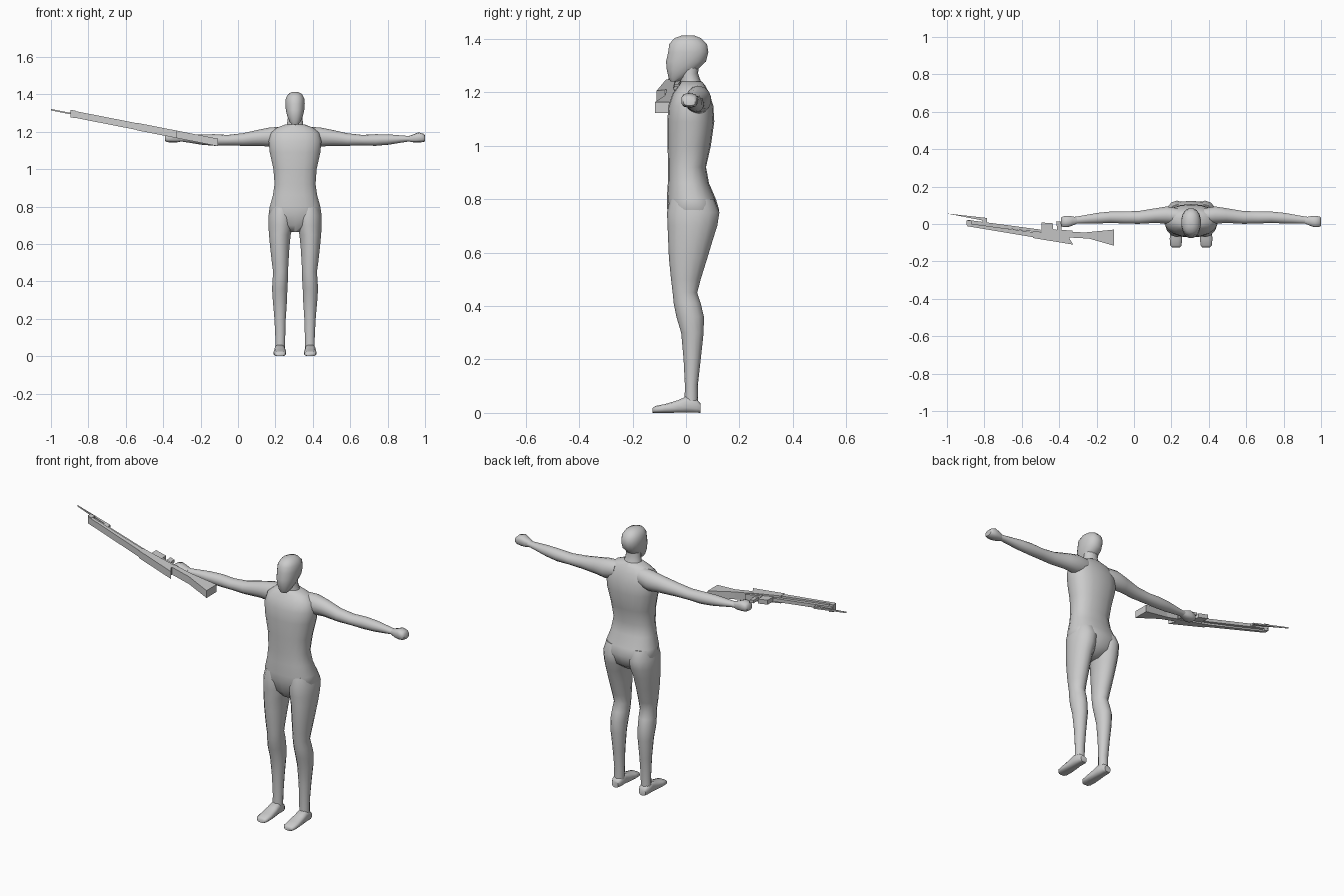
import bpy, bmesh, math

CX = 0.305  # x of the figure's centre line
grey = bpy.data.materials.new("grey")
grey.diffuse_color = (0.6, 0.6, 0.6, 1)


def finish(name, bm, smooth):
    bmesh.ops.recalc_face_normals(bm, faces=bm.faces)
    me = bpy.data.meshes.new(name)
    bm.to_mesh(me)
    bm.free()
    me.materials.append(grey)
    ob = bpy.data.objects.new(name, me)
    bpy.context.collection.objects.link(ob)
    if smooth:
        bpy.ops.object.select_all(action='DESELECT')
        ob.select_set(True)
        bpy.context.view_layer.objects.active = ob
        bpy.ops.object.shade_smooth_by_angle(angle=math.radians(50))
    return ob


def loft(name, rings, axis='z', n=14, power=1.0, side=1):
    """Rings are (t, a0, a1, b0, b1): position along axis, then cross-section bounds."""
    bm = bmesh.new()
    loops = []
    for t, a0, a1, b0, b1 in rings:
        loop = []
        for i in range(n):
            ang = 2 * math.pi * (i + 0.5) / n
            c, s = math.cos(ang), math.sin(ang)
            a = (a0 + a1) / 2 + (a1 - a0) / 2 * math.copysign(abs(c) ** power, c)
            b = (b0 + b1) / 2 + (b1 - b0) / 2 * math.copysign(abs(s) ** power, s)
            p = {'z': (a, b, t), 'x': (t, a, b), 'y': (a, t, b)}[axis]
            loop.append(bm.verts.new((CX + side * p[0], p[1], p[2])))
        loops.append(loop)
    for l0, l1 in zip(loops, loops[1:]):
        for i in range(n):
            j = (i + 1) % n
            bm.faces.new((l0[i], l0[j], l1[j], l1[i]))
    bm.faces.new(loops[0])
    bm.faces.new(loops[-1])
    return finish(name, bm, True)


def gun_plate(name, outline, low=-0.02, high=0.02):
    """Outline in x and y, thickened in z and sloped along the rifle."""
    bm = bmesh.new()
    rows = [[bm.verts.new((x, y, 1.143 - 0.196 * (x + 0.107) + dz)) for x, y in outline]
            for dz in (low, high)]
    n = len(outline)
    bm.faces.new(rows[0])
    bm.faces.new(rows[1])
    for i in range(n):
        j = (i + 1) % n
        bm.faces.new((rows[0][i], rows[0][j], rows[1][j], rows[1][i]))
    return finish(name, bm, False)


def sym(rows):
    return [(t, -w, w, b0, b1) for t, w, b0, b1 in rows]


# Trunk from crotch to neck base
loft("torso", sym([
    (0.665, 0.03, -0.03, 0.06), (0.70, 0.10, -0.055, 0.105), (0.76, 0.143, -0.07, 0.124),
    (0.80, 0.137, -0.072, 0.112), (0.86, 0.12, -0.068, 0.086), (0.92, 0.111, -0.067, 0.075),
    (1.00, 0.117, -0.069, 0.093), (1.09, 0.137, -0.07, 0.106), (1.15, 0.143, -0.066, 0.102),
    (1.195, 0.13, -0.05, 0.088), (1.222, 0.098, -0.03, 0.074), (1.24, 0.05, -0.018, 0.06)]),
    n=18, power=0.85)

# Neck and head
loft("neck", sym([(1.20, 0.06, -0.02, 0.07), (1.24, 0.045, -0.02, 0.056),
                  (1.27, 0.04, -0.02, 0.045), (1.32, 0.04, -0.02, 0.05)]))
loft("head", sym([
    (1.24, 0.018, -0.058, -0.03), (1.255, 0.03, -0.066, 0.0), (1.285, 0.043, -0.073, 0.045),
    (1.315, 0.050, -0.076, 0.076), (1.35, 0.053, -0.068, 0.085), (1.38, 0.050, -0.064, 0.080),
    (1.402, 0.037, -0.045, 0.058), (1.413, 0.015, -0.015, 0.03)]), n=16, power=0.9)

for side, word in ((1, "left"), (-1, "right")):
    # Arm, fist and thumb
    loft(word + "_arm", [
        (0.07, 0.0, 0.085, 1.13, 1.225), (0.13, 0.0, 0.095, 1.12, 1.224),
        (0.19, 0.005, 0.085, 1.125, 1.212), (0.28, 0.0, 0.07, 1.125, 1.192),
        (0.36, 0.002, 0.068, 1.127, 1.183), (0.43, 0.005, 0.067, 1.125, 1.187),
        (0.50, 0.002, 0.06, 1.131, 1.186), (0.60, 0.002, 0.042, 1.147, 1.178),
        (0.63, 0.0, 0.038, 1.147, 1.178)], axis='x', side=side)
    loft(word + "_fist", [
        (0.61, 0.002, 0.036, 1.148, 1.178), (0.635, -0.01, 0.042, 1.143, 1.187),
        (0.66, -0.018, 0.044, 1.142, 1.197), (0.685, -0.018, 0.042, 1.145, 1.19),
        (0.695, -0.01, 0.035, 1.15, 1.18)], axis='x', n=10, power=0.7, side=side)
    # Leg from hip to ankle
    loft(word + "_leg", [
        (0.80, 0.01, 0.132, -0.06, 0.105), (0.75, 0.006, 0.144, -0.071, 0.125),
        (0.70, 0.008, 0.144, -0.069, 0.117), (0.65, 0.022, 0.141, -0.067, 0.101),
        (0.58, 0.029, 0.134, -0.064, 0.08), (0.50, 0.034, 0.125, -0.056, 0.055),
        (0.45, 0.037, 0.118, -0.05, 0.042), (0.41, 0.037, 0.121, -0.046, 0.055),
        (0.36, 0.04, 0.124, -0.036, 0.067), (0.30, 0.042, 0.12, -0.018, 0.066),
        (0.20, 0.049, 0.111, -0.009, 0.055), (0.10, 0.052, 0.106, -0.004, 0.044),
        (0.03, 0.054, 0.106, -0.006, 0.045)], side=side)
    # Foot from heel to toe
    loft(word + "_foot", [
        (0.055, 0.062, 0.1, 0.0, 0.035), (0.04, 0.054, 0.108, 0.0, 0.05),
        (0.0, 0.053, 0.11, 0.0, 0.062), (-0.03, 0.05, 0.112, 0.0, 0.048),
        (-0.08, 0.047, 0.115, 0.0, 0.033), (-0.115, 0.05, 0.112, 0.0, 0.026),
        (-0.125, 0.06, 0.102, 0.0, 0.018)], axis='y', n=12, power=0.7, side=side)

# Rifle: shoulder stock, receiver, fore-end, barrel
gun_plate("stock", [(-0.35, -0.042), (-0.26, -0.045), (-0.108, -0.03),
                    (-0.107, -0.116), (-0.24, -0.078), (-0.35, -0.072)])
gun_plate("receiver", [(-0.54, -0.04), (-0.34, -0.048), (-0.345, -0.078),
                       (-0.325, -0.11), (-0.54, -0.075)])
gun_plate("fore_end", [(-0.89, 0.004), (-0.53, -0.045), (-0.53, -0.072), (-0.89, -0.012)],
          -0.018, 0.018)
gun_plate("barrel", [(-0.89, 0.022), (-0.50, -0.03), (-0.50, -0.045), (-0.89, 0.0)],
          -0.009, 0.009)
gun_plate("muzzle_block", [(-0.895, 0.02), (-0.87, 0.018), (-0.87, -0.012), (-0.895, -0.006)],
          -0.02, 0.02)

# Bayonet, sights and bolt on top of the rifle
gun_plate("bayonet", [(-1.0, 0.056), (-0.785, 0.032), (-0.785, 0.014)], -0.004, 0.004)
gun_plate("bayonet_mount", [(-0.81, 0.025), (-0.785, 0.022), (-0.785, 0.0), (-0.81, 0.0)],
          -0.006, 0.006)
gun_plate("rear_sight", [(-0.495, 0.008), (-0.435, 0.004), (-0.43, -0.045), (-0.495, -0.045)],
          -0.012, 0.012)
gun_plate("bolt", [(-0.415, 0.015), (-0.39, 0.012), (-0.385, -0.05), (-0.41, -0.05)],
          -0.008, 0.008)
gun_plate("hand_guard", [(-0.43, -0.03), (-0.33, -0.035), (-0.33, -0.05), (-0.43, -0.05)],
          -0.016, 0.016)
